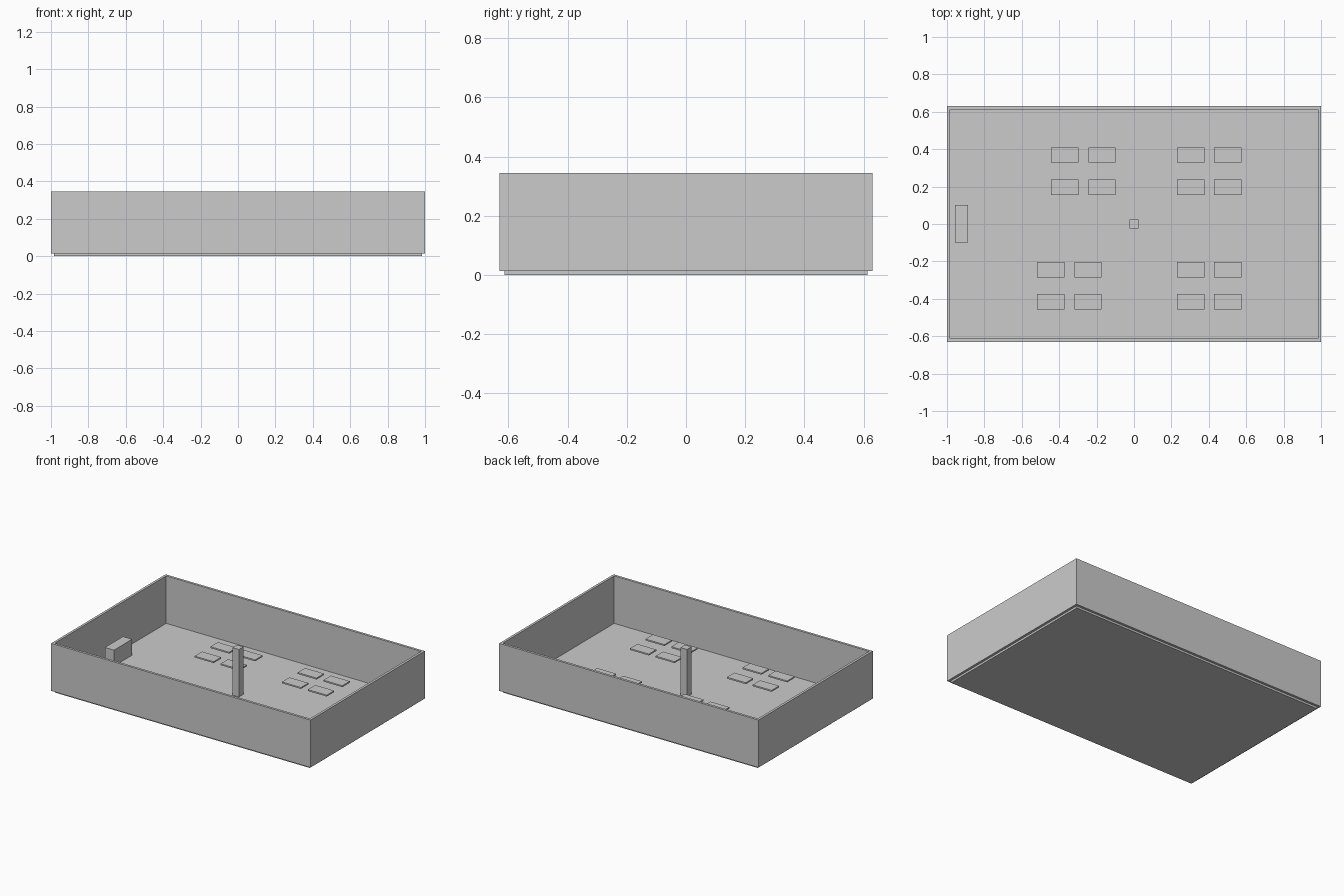
import bpy

if "Cube" in bpy.data.objects:
    bpy.data.objects.remove(bpy.data.objects["Cube"])


def box(name, x0, x1, y0, y1, z0, z1):
    bpy.ops.mesh.primitive_cube_add(size=1, location=((x0 + x1) / 2, (y0 + y1) / 2, (z0 + z1) / 2))
    ob = bpy.context.object
    ob.name = name
    ob.scale = (x1 - x0, y1 - y0, z1 - z0)
    bpy.ops.object.transform_apply(location=False, rotation=False, scale=True)
    return ob


W, D, T = 1.0, 0.63, 0.017      # half width, half depth, wall thickness
FLOOR, TOP = 0.014, 0.345

# Floor slab, fitting inside the wall line
box("floor", -W + T, W - T, -D + T, D - T, 0, FLOOR)

# Walls around the room
box("front_wall", -W, W, -D, -D + T, FLOOR, TOP)
box("back_wall", -W, W, D - T, D, FLOOR, TOP)
box("left_wall", -W, -W + T, -D + T, D - T, FLOOR, TOP)
box("right_wall", W - T, W, -D + T, D - T, FLOOR, TOP)

# Central pillar and counter beside the left wall
box("pillar", -0.025, 0.025, -0.025, 0.025, FLOOR, TOP)
box("counter", -0.957, -0.887, -0.099, 0.101, FLOOR, 0.125)

# Table tops in four groups of 2 x 2 (first centre x, first centre y)
for gx, gy in [(-0.37, 0.197), (0.303, 0.197), (-0.445, -0.416), (0.303, -0.416)]:
    for i in range(2):
        for j in range(2):
            x, y = gx + 0.199 * i, gy + 0.172 * j
            box("table_top", x - 0.073, x + 0.073, y - 0.041, y + 0.041, 0.095, 0.105)
